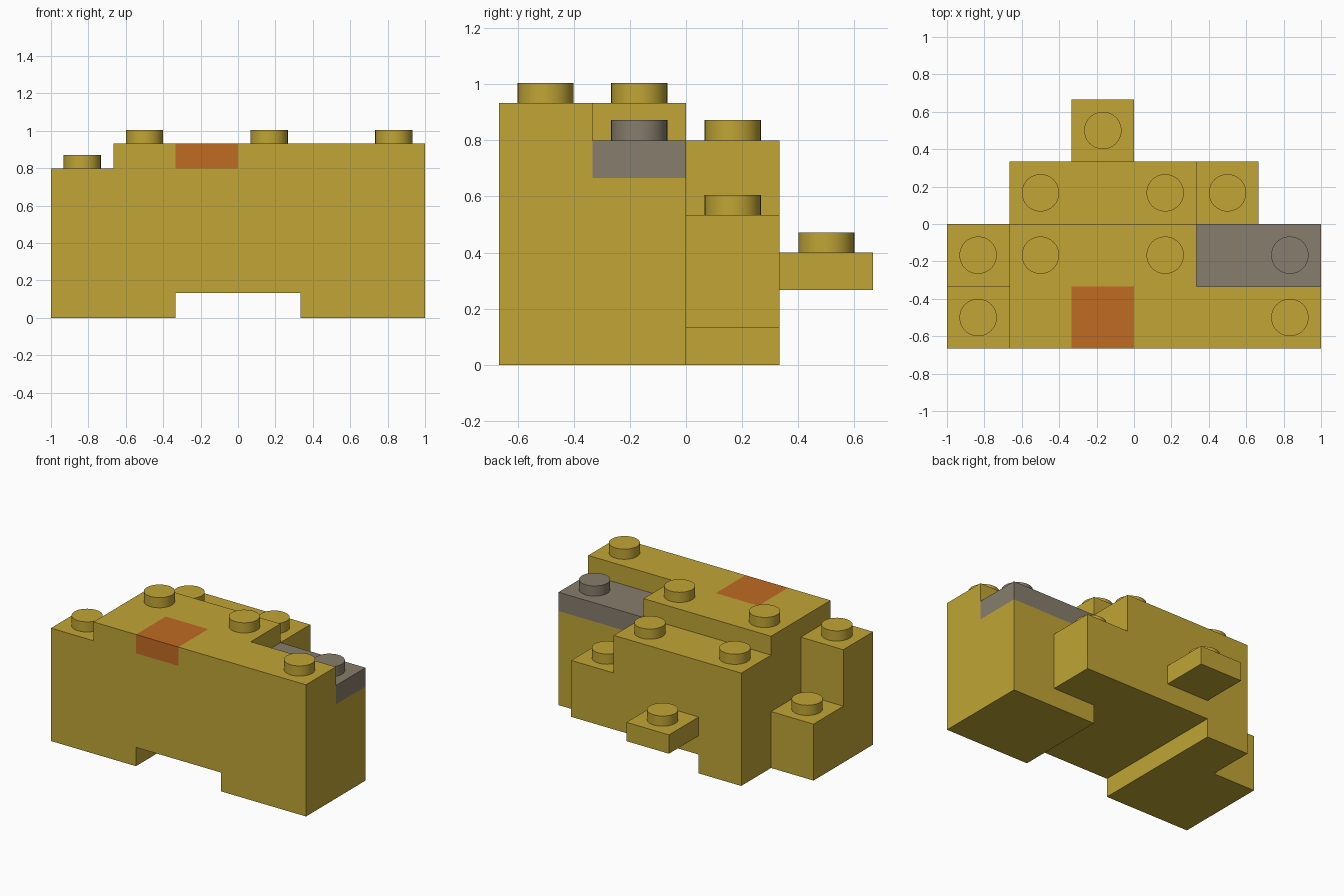
import bpy, bmesh, math
from mathutils import Vector

if "Cube" in bpy.data.objects:
    bpy.data.objects.remove(bpy.data.objects["Cube"])

CELL = 1 / 3        # brick width
LAYER = 2 / 15      # plate height
STUD_R, STUD_H = 0.1, 0.072


def material(name, rgb):
    m = bpy.data.materials.new(name)
    m.diffuse_color = (*rgb, 1)
    m.use_nodes = True
    m.node_tree.nodes["Principled BSDF"].inputs["Base Color"].default_value = m.diffuse_color
    return m


MUSTARD = material("mustard", (0.533, 0.376, 0.036))
GREY = material("warm_grey", (0.242, 0.205, 0.150))
ORANGE = material("burnt_orange", (0.527, 0.147, 0.017))


def point(i, j, k):
    return Vector(((i - 3) * CELL, (j - 2) * CELL, k * LAYER))


# Each part: colour and boxes as (x0, x1, y0, y1, z0, z1) in bricks and plates
PARTS = {
    "orange_panel": (ORANGE, [(2, 3, 0, 1, 6, 7)]),
    "grey_plate": (GREY, [(4, 6, 1, 2, 5, 6)]),
    "main_body": (MUSTARD, [(1, 6, 0, 1, 1, 7), (1, 4, 1, 2, 1, 7),
                            (4, 6, 1, 2, 1, 5)]),
    "right_foot": (MUSTARD, [(4, 6, 0, 2, 0, 1)]),
    "left_foot": (MUSTARD, [(1, 2, 0, 3, 0, 1)]),
    "left_tall_block": (MUSTARD, [(0, 1, 0, 1, 0, 6)]),
    "left_low_block": (MUSTARD, [(0, 1, 1, 2, 0, 3)]),
    "rear_block": (MUSTARD, [(1, 4, 2, 3, 1, 6)]),
    "rear_low_block": (MUSTARD, [(4, 5, 2, 3, 1, 4)]),
    "rear_ledge": (MUSTARD, [(2, 3, 3, 4, 2, 3)]),
}

# Give every cell to the first part that claims it
owner = {}
for name, (_, boxes) in PARTS.items():
    for x0, x1, y0, y1, z0, z1 in boxes:
        for i in range(x0, x1):
            for j in range(y0, y1):
                for k in range(z0, z1):
                    owner.setdefault((i, j, k), name)


def build_part(name, mat):
    """Keep only the outer cell faces, then merge flat areas."""
    bm = bmesh.new()
    for cell, who in owner.items():
        if who != name:
            continue
        for axis in range(3):
            for side in (0, 1):
                near = list(cell)
                near[axis] += 2 * side - 1
                if tuple(near) in owner:
                    continue
                u, v = (axis + 1) % 3, (axis + 2) % 3
                quad = []
                for a, b in ((0, 0), (1, 0), (1, 1), (0, 1)):
                    c = list(cell)
                    c[axis] += side
                    c[u] += a
                    c[v] += b
                    quad.append(bm.verts.new(point(*c)))
                bm.faces.new(quad if side else quad[::-1])
    bmesh.ops.remove_doubles(bm, verts=bm.verts[:], dist=1e-4)
    bmesh.ops.dissolve_limit(bm, angle_limit=0.01, verts=bm.verts[:],
                             edges=bm.edges[:])
    mesh = bpy.data.meshes.new(name)
    bm.to_mesh(mesh)
    bm.free()
    mesh.materials.append(mat)
    bpy.context.collection.objects.link(bpy.data.objects.new(name, mesh))


for part, (mat, _) in PARTS.items():
    build_part(part, mat)


# Round studs: brick column, brick row, plate level they stand on
def add_stud(name, i, j, k, mat):
    base = point(i + 0.5, j + 0.5, k)
    bpy.ops.mesh.primitive_cylinder_add(
        vertices=32, radius=STUD_R, depth=STUD_H,
        location=base + Vector((0, 0, STUD_H / 2)))
    ob = bpy.context.object
    ob.name = name
    ob.data.materials.append(mat)
    # the underside is hidden on the block
    bm = bmesh.new()
    bm.from_mesh(ob.data)
    bm.normal_update()
    hidden = [f for f in bm.faces if f.normal.z < -0.9]
    bmesh.ops.delete(bm, geom=hidden, context='FACES_ONLY')
    bm.to_mesh(ob.data)
    bm.free()
    bpy.ops.object.shade_smooth_by_angle(angle=math.radians(30))


STUDS = [("left_tall_stud", 0, 0, 6), ("left_low_stud", 0, 1, 3),
         ("body_stud_left", 1, 1, 7), ("body_stud_middle", 3, 1, 7),
         ("body_stud_right", 5, 0, 7), ("rear_stud_left", 1, 2, 6),
         ("rear_stud_right", 3, 2, 6), ("rear_low_stud", 4, 2, 4),
         ("ledge_stud", 2, 3, 3)]
for stud in STUDS:
    add_stud(*stud, MUSTARD)
add_stud("grey_stud", 5, 1, 6, GREY)
